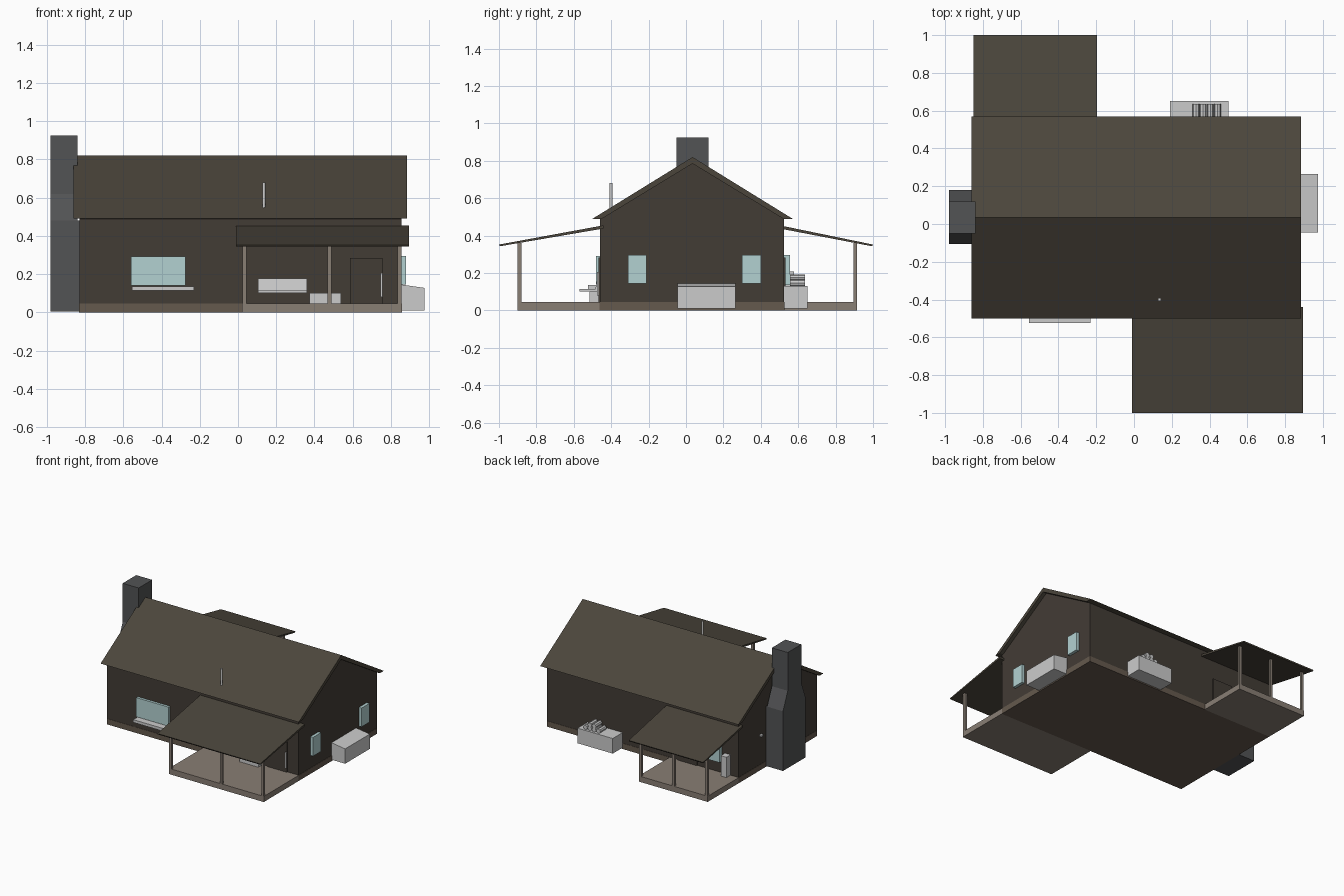
import bpy, bmesh, math

if "Cube" in bpy.data.objects:
    bpy.data.objects.remove(bpy.data.objects["Cube"])


def mat(name, rgb):
    m = bpy.data.materials.new(name)
    m.diffuse_color = (*rgb, 1)
    m.use_nodes = True
    m.node_tree.nodes["Principled BSDF"].inputs["Base Color"].default_value = m.diffuse_color
    return m


WALL = mat("dark_timber", (0.055, 0.045, 0.036))
ROOF = mat("roofing", (0.070, 0.060, 0.044))
BASE = mat("foundation_brown", (0.13, 0.10, 0.075))
DECK = mat("porch_wood", (0.25, 0.21, 0.175))
STONE = mat("chimney_stone", (0.085, 0.087, 0.09))
GLASS = mat("window_glass", (0.45, 0.64, 0.64))


def extrude(name, profile, axis, a, b, m=None):
    """Prism of a 2D profile along 'x' (profile is y,z) or 'y' (profile is x,z)."""
    bm = bmesh.new()
    def P(p, t):
        return (t, p[0], p[1]) if axis == 'x' else (p[0], t, p[1])
    f = bm.faces.new([bm.verts.new(P(p, a)) for p in profile])
    r = bmesh.ops.extrude_face_region(bm, geom=[f])
    d = (b - a, 0, 0) if axis == 'x' else (0, b - a, 0)
    bmesh.ops.translate(bm, vec=d, verts=[v for v in r["geom"] if isinstance(v, bmesh.types.BMVert)])
    bmesh.ops.recalc_face_normals(bm, faces=bm.faces[:])
    me = bpy.data.meshes.new(name)
    bm.to_mesh(me)
    bm.free()
    ob = bpy.data.objects.new(name, me)
    bpy.context.collection.objects.link(ob)
    if m:
        me.materials.append(m)
    return ob


def box(name, x, y, z, m=None):
    prof = [(y[0], z[0]), (y[1], z[0]), (y[1], z[1]), (y[0], z[1])]
    return extrude(name, prof, 'x', x[0], x[1], m)


def rod(name, loc, r, length, sides, rot=(0, 0, 0), m=None):
    bpy.ops.mesh.primitive_cylinder_add(vertices=sides, radius=r, depth=length, location=loc, rotation=rot)
    ob = bpy.context.object
    ob.name = name
    if m:
        ob.data.materials.append(m)
    return ob


# House: foundation, gabled walls, main roof
box("foundation", (-0.832, 0.857), (-0.462, 0.527), (0, 0.045), BASE)
extrude("walls", [(-0.46, 0.045), (0.525, 0.045), (0.525, 0.487), (0.035, 0.787), (-0.46, 0.487)],
        'x', -0.83, 0.855, WALL)
extrude("main_roof", [(-0.50, 0.49), (-0.45, 0.49), (0.035, 0.785), (0.52, 0.49), (0.57, 0.49), (0.035, 0.82)],
        'x', -0.86, 0.885, ROOF)
rod("vent_pipe", (0.135, -0.40, 0.61), 0.008, 0.14, 12)


def porch(prefix, x0, x1, wall_y, edge_y, roof_x, roof_y):
    """Deck, three posts and a lean-to roof."""
    box(prefix + "_deck", (x0, x1), sorted((wall_y, edge_y)), (0, 0.045), DECK)
    s = 1 if edge_y > 0 else -1
    for i, px in enumerate((x0 + 0.012, (x0 + x1) / 2 + 0.04 * (s < 0), x1 - 0.012)):
        box(f"{prefix}_post_{i + 1}", (px - 0.01, px + 0.01), sorted((edge_y, edge_y - s * 0.02)),
            (0.045, 0.36), DECK)
    ya, yb = roof_y
    extrude(prefix + "_roof", [(ya, 0.438), (ya, 0.455), (yb, 0.352), (yb - s * 0.005, 0.343)],
            'x', *roof_x, ROOF)


porch("front_porch", 0.022, 0.857, -0.46, -0.90, (-0.01, 0.895), (-0.44, -1.0))
porch("back_porch", -0.832, -0.225, 0.525, 0.915, (-0.85, -0.195), (0.50, 1.0))

# Chimney with sloped shoulders
extrude("chimney", [(-0.105, 0.005), (0.18, 0.005), (0.18, 0.48), (0.12, 0.62), (0.12, 0.925),
                    (-0.05, 0.925), (-0.05, 0.62), (-0.105, 0.48)], 'x', -0.98, -0.84, STONE)
box("chimney_back_fill", (-0.842, -0.825), (-0.105, 0.18), (0.005, 0.48), STONE)

# Windows
box("front_window", (-0.56, -0.275), (-0.48, -0.455), (0.14, 0.292), GLASS)
box("back_window", (-0.685, -0.585), (0.52, 0.555), (0.135, 0.295), GLASS)
for n, y0 in (("front", -0.31), ("back", 0.30)):
    box(f"side_window_{n}", (0.85, 0.878), (y0, y0 + 0.1), (0.145, 0.295), GLASS)
box("window_planter", (-0.555, -0.23), (-0.525, -0.46), (0.113, 0.135))

# Doors
box("front_door", (0.585, 0.757), (-0.468, -0.455), (0.045, 0.283), WALL)
box("door_handle", (0.746, 0.755), (-0.476, -0.46), (0.08, 0.205))
box("back_door", (-0.47, -0.30), (0.52, 0.533), (0.045, 0.283), WALL)

# Porch furniture
box("bench_seat", (0.105, 0.36), (-0.57, -0.47), (0.10, 0.115))
extrude("bench_back", [(-0.485, 0.113), (-0.473, 0.113), (-0.463, 0.178), (-0.473, 0.178)], 'x', 0.105, 0.36)
box("porch_crate", (0.375, 0.54), (-0.515, -0.46), (0.045, 0.10))
box("porch_cabinet", (-0.76, -0.71), (0.525, 0.577), (0.045, 0.207))
box("wall_tap", (-0.85, -0.83), (0.24, 0.26), (0.27, 0.285))

# Sloped cellar hatch on the right side
extrude("cellar_hatch", [(0.855, 0.01), (0.975, 0.01), (0.975, 0.128), (0.855, 0.145)], 'y', -0.045, 0.265)

# Wood box with stacked logs at the back
box("wood_box", (0.19, 0.50), (0.525, 0.65), (0.01, 0.13))
for row, n in enumerate((4, 2)):
    for i in range(n):
        rod(f"log_{row + 1}_{i + 1}", (0.385 + (i - (n - 1) / 2) * 0.038, 0.595, 0.146 + row * 0.029),
            0.018, 0.08, 8, (math.pi / 2, 0, 0))
